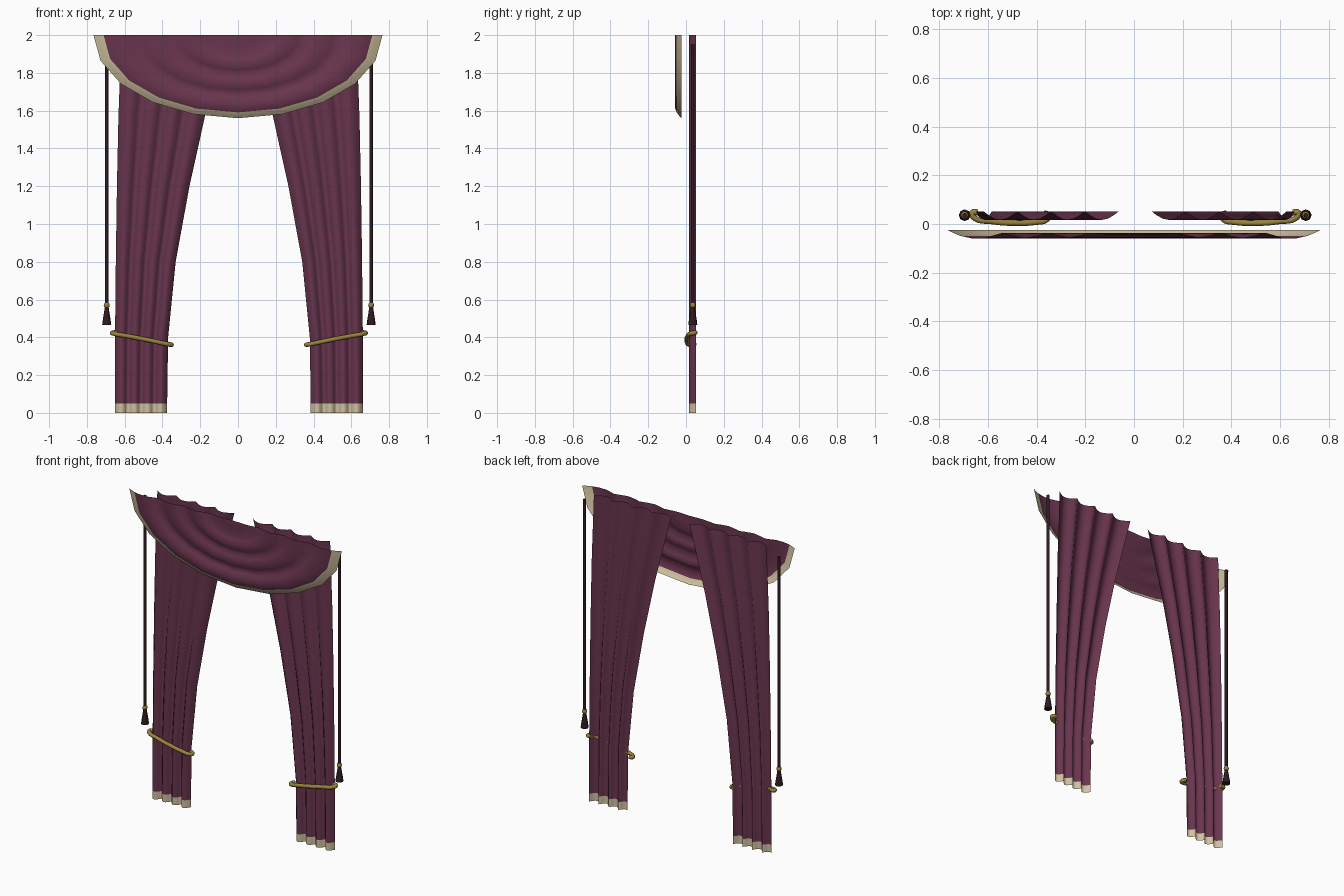
import bpy, bmesh, math
from mathutils import Vector

cube = bpy.data.objects.get("Cube")
if cube:
    bpy.data.objects.remove(cube, do_unlink=True)


def material(name, rgb):
    m = bpy.data.materials.new(name)
    m.use_nodes = True
    m.diffuse_color = (*rgb, 1)
    m.node_tree.nodes["Principled BSDF"].inputs["Base Color"].default_value = (*rgb, 1)
    return m


maroon = material("maroon cloth", (0.14, 0.035, 0.075))
cream = material("cream trim", (0.62, 0.54, 0.35))
gold = material("gold rope", (0.32, 0.23, 0.05))
dark = material("dark cord", (0.026, 0.011, 0.013))


def grid_object(name, rows, mats, trim_rule=None, closed=False, angle=180):
    """Skin rows of points into a smooth sheet or a lathe."""
    bm = bmesh.new()
    vs = [[bm.verts.new(p) for p in row] for row in rows]
    for i in range(len(vs) - 1):
        n = len(vs[i])
        for j in range(n if closed else n - 1):
            k = (j + 1) % n
            f = bm.faces.new((vs[i][j], vs[i][k], vs[i + 1][k], vs[i + 1][j]))
            f.material_index = 1 if trim_rule and trim_rule(i) else 0
    if closed:
        bm.faces.new(vs[0][::-1])
        bm.faces.new(vs[-1])
    else:
        bmesh.ops.remove_doubles(bm, verts=bm.verts, dist=1e-5)
    me = bpy.data.meshes.new(name)
    bm.to_mesh(me)
    bm.free()
    ob = bpy.data.objects.new(name, me)
    bpy.context.collection.objects.link(ob)
    for m in mats:
        me.materials.append(m)
    bpy.ops.object.select_all(action='DESELECT')
    ob.select_set(True)
    bpy.context.view_layer.objects.active = ob
    bpy.ops.object.shade_smooth_by_angle(angle=math.radians(angle))
    return ob


def lathe(name, x, y, profile, mat, sides=8):
    rows = [[(x + r * math.cos(math.tau * j / sides), y + r * math.sin(math.tau * j / sides), z)
             for j in range(sides)] for r, z in profile]
    return grid_object(name, rows, [mat], closed=True, angle=50)


def rope(name, points, radius, mat):
    cu = bpy.data.curves.new(name, 'CURVE')
    cu.dimensions = '3D'
    cu.bevel_depth = radius
    cu.bevel_resolution = 2
    cu.resolution_u = 4
    cu.use_fill_caps = True
    sp = cu.splines.new('BEZIER')
    sp.bezier_points.add(len(points) - 1)
    for bp, p in zip(sp.bezier_points, points):
        bp.co = Vector(p)
        bp.handle_left_type = bp.handle_right_type = 'AUTO'
    cu.materials.append(mat)
    ob = bpy.data.objects.new(name, cu)
    bpy.context.collection.objects.link(ob)
    bpy.ops.object.select_all(action='DESELECT')
    ob.select_set(True)
    bpy.context.view_layer.objects.active = ob
    bpy.ops.object.convert(target='MESH')
    return ob


# Swag valance: half-elliptical sheet with concentric folds and a pale border
fold = [(1, -.025), (.965, -.038), (.93, -.049), (.87, -.059), (.8, -.058), (.75, -.046),
        (.71, -.037), (.66, -.047), (.59, -.058), (.52, -.048), (.47, -.036),
        (.42, -.046), (.35, -.056), (.28, -.045), (.24, -.036), (.12, -.046), (0, -.042)]
SEG = 10
rows = []
for r, y in fold:
    arc = [math.pi * (1 + j / SEG) for j in range(SEG + 1)]
    rows.append([(.765 * r * math.cos(a), y, 2 + .44 * r * math.sin(a)) for a in arc])
# innermost ring is collapsed to a point by welding
grid_object("swag_valance", rows, [maroon, cream], lambda i: i < 2)

# Height, inner edge and outer edge of a drape
outline = [(0, .38, .657), (.05, .38, .657), (.4, .375, .656), (.8, .335, .652),
           (1.2, .262, .646), (1.57, .18, .638), (2, .067, .622)]
FOLDS, STEPS = 4, 6

for side, s in (("right", -1), ("left", 1)):
    cx = .005

    # Drape with four rounded folds and a pale hem
    rows = []
    for z, a, b in outline:
        row = []
        for j in range(FOLDS * STEPS + 1):
            t = j / (FOLDS * STEPS)
            y = .052 - .035 * abs(math.sin(math.pi * FOLDS * t))
            row.append((cx + s * (a + (b - a) * t), y, z))
        rows.append(row if s > 0 else row[::-1])
    grid_object(side + "_drape", rows, [maroon, cream], lambda i: i == 0)

    # Tieback rope across the front, hooking round both edges
    path = [(.645, .048, .425), (.67, .045, .424), (.662, .026, .42), (.59, .011, .407),
            (.5, .004, .39), (.41, .008, .371), (.362, .02, .361), (.358, .036, .361),
            (.375, .046, .365)]
    rope(side + "_tieback", [(cx + s * x, y, z) for x, y, z in path], .0125, gold)

    # Pull cord with gold knob and tassel
    x, y = cx + s * .7, .036
    lathe(side + "_pull_cord", x, y, [(.0095, .57), (.0095, 1.95)], dark)
    lathe(side + "_tassel", x, y, [(.024, .465), (.021, .49), (.013, .54), (.009, .565)], dark)
    lathe(side + "_tassel_knob", x, y,
          [(.006, .553), (.013, .56), (.016, .57), (.013, .58), (.006, .587)], gold)
